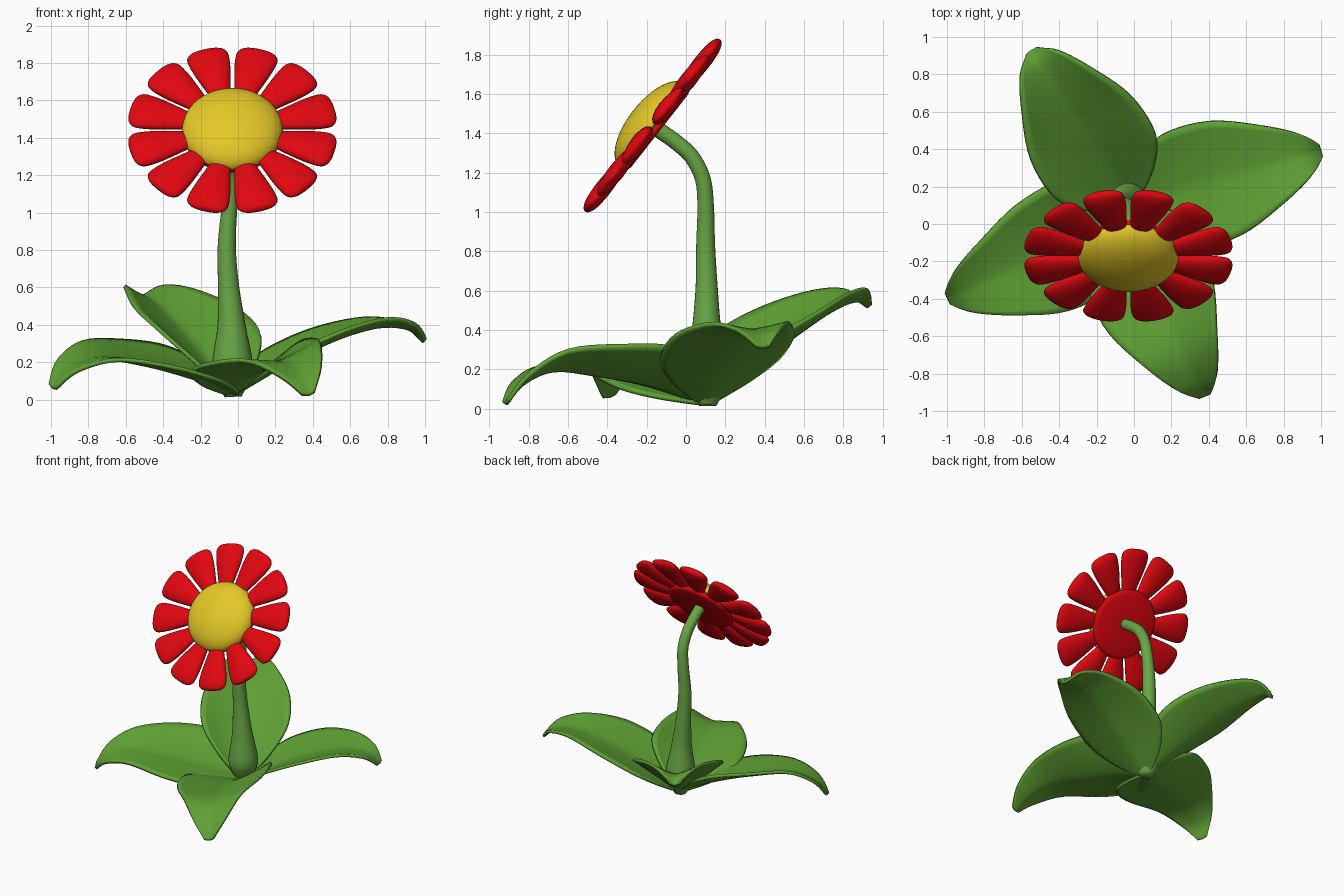
import bpy, bmesh, math
from mathutils import Matrix, Vector

if "Cube" in bpy.data.objects:
    bpy.data.objects.remove(bpy.data.objects["Cube"])


def material(name, rgb):
    m = bpy.data.materials.new(name)
    m.diffuse_color = (*rgb, 1)
    m.use_nodes = True
    m.node_tree.nodes["Principled BSDF"].inputs["Base Color"].default_value = m.diffuse_color
    return m


RED = material("red", (0.76, 0.002, 0.005))
YELLOW = material("yellow", (0.77, 0.58, 0.02))
LEAF = material("leaf_green", (0.115, 0.36, 0.035))
STEM = material("stem_green", (0.14, 0.38, 0.06))


def smooth_rows(rows, steps):
    """Catmull-Rom resampling of rows of numbers."""
    out = []
    for i in range(len(rows) - 1):
        a, b, c, d = (rows[max(0, min(len(rows) - 1, i + k))] for k in (-1, 0, 1, 2))
        for s in range(steps):
            t = s / steps
            out.append([0.5 * (2 * q + (r - p) * t + (2 * p - 5 * q + 4 * r - u) * t * t
                               + (3 * q - p - 3 * r + u) * t ** 3)
                        for p, q, r, u in zip(a, b, c, d)])
    return out + [list(rows[-1])]


def finish(name, bm, mat, matrix=None):
    me = bpy.data.meshes.new(name)
    bm.to_mesh(me)
    bm.free()
    me.shade_smooth()
    me.materials.append(mat)
    ob = bpy.data.objects.new(name, me)
    bpy.context.collection.objects.link(ob)
    if matrix:
        ob.matrix_world = matrix
    return ob


def loft(name, rings, mat, closed, matrix=None):
    """Skin a list of point rings; closed rings get end caps."""
    bm = bmesh.new()
    vs = [[bm.verts.new(p) for p in ring] for ring in rings]
    n = len(vs[0])
    for a, b in zip(vs, vs[1:]):
        for j in range(n if closed else n - 1):
            k = (j + 1) % n
            bm.faces.new((a[j], a[k], b[k], b[j]))
    if closed:
        bm.faces.new(vs[0])
        bm.faces.new(vs[-1])
    bmesh.ops.recalc_face_normals(bm, faces=bm.faces)
    return finish(name, bm, mat, matrix)


# Leaves: shared outline, each with its own rib height and edge lift
T = (0, 0.1, 0.25, 0.5, 0.75, 0.92, 1)
WIDTH = (0.05, 0.21, 0.315, 0.315, 0.215, 0.12, 0.035)
LIFT = (0.02, 0.11, 0.15, 0.12, 0.08, 0.045, 0.015)
LEAVES = {  # angle, length, sideways bow, left lift, right lift, rib heights
    "right_leaf": (16, 1.055, 0.0, 0.55, 0.5, (0.03, 0.09, 0.18, 0.31, 0.39, 0.38, 0.31)),
    "back_leaf": (122.5, 0.98, 0.0, 1.2, 1.2, (0.03, 0.09, 0.19, 0.35, 0.49, 0.55, 0.52)),
    "left_leaf": (207, 1.09, 0.04, -0.1, 1.1, (0.03, 0.07, 0.12, 0.185, 0.22, 0.16, 0.06)),
    "front_leaf": (291.4, 1.09, -0.055, 1.25, 0.15, (0.03, 0.065, 0.12, 0.17, 0.195, 0.12, 0.025)),
}
for name, (ang, length, bow, left, right, rib) in LEAVES.items():
    u = Vector((math.cos(math.radians(ang)), math.sin(math.radians(ang)), 0))
    n = Vector((-u.y, u.x, 0))
    rings = []
    for t, w, z, lift in smooth_rows(list(zip(T, WIDTH, rib, LIFT)), 5):
        centre = Vector((-0.02, 0.1, z)) + u * t * length + n * bow * math.sin(math.pi * t)
        ring = []
        for j in range(-8, 9):
            v = j / 8
            up = lift * (left if v > 0 else right) * abs(v) ** 1.3
            ring.append(centre + n * w * v + Vector((0, 0, up)))
        rings.append(ring)
    ob = loft(name, rings, LEAF, False)
    mod = ob.modifiers.new("thickness", "SOLIDIFY")
    mod.thickness = 0.022
    mod.offset = 0

# Stem: tapered tube bending forward at the top (x, y, z, radius)
path = smooth_rows([
    (-0.025, 0.11, 0.015, 0.045), (-0.03, 0.11, 0.11, 0.095), (-0.03, 0.11, 0.2, 0.108),
    (-0.035, 0.105, 0.4, 0.075), (-0.052, 0.105, 0.62, 0.056), (-0.06, 0.1, 0.83, 0.048),
    (-0.045, 0.1, 1.03, 0.042), (-0.032, 0.085, 1.17, 0.04), (-0.03, 0.03, 1.28, 0.04),
    (-0.03, -0.05, 1.355, 0.04), (-0.03, -0.15, 1.425, 0.04)], 5)
rings = []
for i, (x, y, z, r) in enumerate(path):
    a, b = path[max(i - 1, 0)], path[min(i + 1, len(path) - 1)]
    d = (Vector(b[:3]) - Vector(a[:3])).normalized()
    side = Vector((1, 0, 0))
    side = (side - d * side.dot(d)).normalized()
    other = d.cross(side)
    rings.append([Vector((x, y, z)) + r * (side * math.cos(q) + other * math.sin(q))
                  for q in (k * math.tau / 24 for k in range(24))])
loft("stem", rings, STEM, True)

# Flower head frame: tilted to face forward and up
HEAD = Matrix(((1, 0, 0, -0.03), (0, 0.617, -0.787, -0.17),
               (0, 0.787, 0.617, 1.44), (0, 0, 0, 1)))

# Yellow domed centre
bm = bmesh.new()
bmesh.ops.create_uvsphere(bm, u_segments=40, v_segments=24, radius=1)
for v in bm.verts:
    v.co = Vector((v.co.x * 0.27, v.co.y * 0.27, v.co.z * (0.125 if v.co.z > 0 else 0.02)))
finish("flower_centre", bm, YELLOW, HEAD)

# Red backing disc
disc = [(0.05, -0.045), (0.235, -0.045), (0.257, -0.038), (0.264, -0.025), (0.257, -0.01), (0.2, -0.005)]
loft("flower_back", [[(r * math.cos(k * math.tau / 40), r * math.sin(k * math.tau / 40), z)
                      for k in range(40)] for r, z in disc], RED, True, HEAD)

# Twelve puffy petals (distance, half width, half thickness)
petal = smooth_rows([(0.2, 0.035, 0.015), (0.25, 0.055, 0.028), (0.32, 0.075, 0.037),
                     (0.42, 0.101, 0.042), (0.5, 0.113, 0.038), (0.535, 0.104, 0.03),
                     (0.555, 0.077, 0.02), (0.563, 0.04, 0.008)], 3)
rings = [[(r, w * math.cos(q), h * math.sin(q)) for q in (k * math.tau / 20 for k in range(20))]
         for r, w, h in petal]
for i in range(12):
    turn = Matrix.Rotation(math.radians(15 + 30 * i), 4, "Z")
    loft(f"petal_{i + 1}", rings, RED, True, HEAD @ turn)
